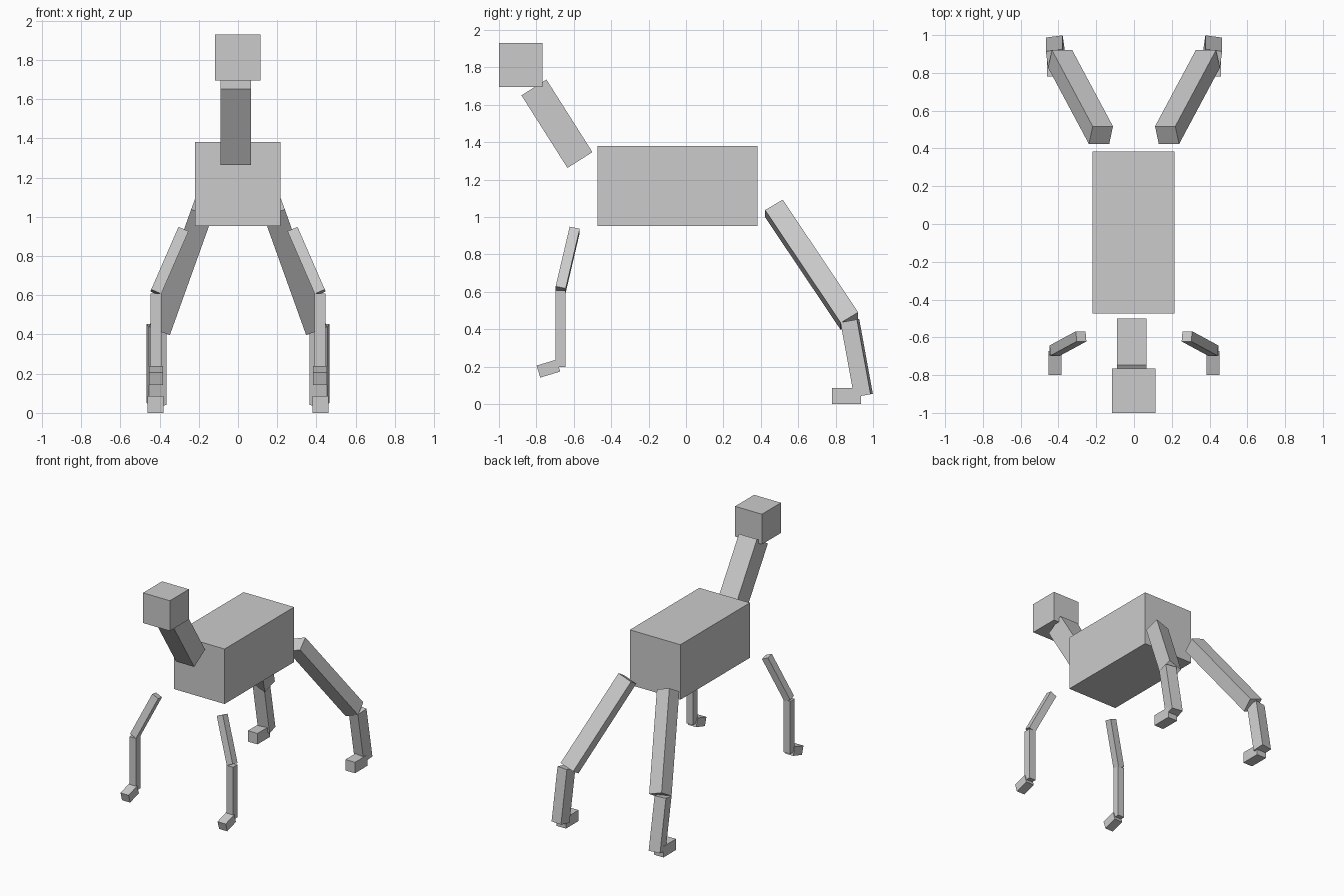
import bpy, bmesh, math
from mathutils import Vector, Matrix

if "Cube" in bpy.data.objects:
    bpy.data.objects.remove(bpy.data.objects["Cube"])

grey = bpy.data.materials.new("plain_grey")
grey.diffuse_color = (0.6, 0.6, 0.6, 1)
grey.use_nodes = True
grey.node_tree.nodes["Principled BSDF"].inputs["Base Color"].default_value = grey.diffuse_color


def limb(name, top, bottom, width, depth, roll=0.0):
    """Box running between two end centres; width axis stays in the xz plane unless rolled."""
    top, bottom = Vector(top), Vector(bottom)
    up = (top - bottom).normalized()
    side = Vector((0, 1, 0)).cross(up).normalized()
    side = Matrix.Rotation(math.radians(roll), 3, up) @ side
    back = up.cross(side)
    frame = Matrix((side, back, up)).transposed().to_4x4()
    size = Matrix.Diagonal((width, depth, (top - bottom).length, 1))
    bm = bmesh.new()
    bmesh.ops.create_cube(bm, size=1, matrix=frame @ size)
    mesh = bpy.data.meshes.new(name)
    bm.to_mesh(mesh)
    bm.free()
    mesh.materials.append(grey)
    obj = bpy.data.objects.new(name, mesh)
    obj.location = (top + bottom) / 2
    bpy.context.collection.objects.link(obj)
    return obj


# Torso, neck and head
limb("body", (-0.002, -0.045, 1.38), (-0.002, -0.045, 0.952), 0.435, 0.855)
limb("neck", (-0.011, -0.813, 1.693), (-0.011, -0.567, 1.305), 0.156, 0.158)
limb("head", (-0.002, -0.883, 1.93), (-0.002, -0.883, 1.695), 0.231, 0.234)

for s, label in ((1, "right"), (-1, "left")):
    # Thin front leg
    limb(f"front_upper_leg_{label}", (s * 0.28, -0.595, 0.932), (s * 0.419, -0.67, 0.613), 0.056, 0.055)
    limb(f"front_lower_leg_{label}", (s * 0.419, -0.671, 0.608), (s * 0.419, -0.671, 0.198), 0.056, 0.055)
    limb(f"front_foot_{label}", (s * 0.418, -0.682, 0.206), (s * 0.418, -0.789, 0.174), 0.07, 0.067)
    # Heavy hind leg
    limb(f"hind_upper_leg_{label}", (s * 0.175, 0.470, 1.046), (s * 0.391, 0.874, 0.444), 0.114, 0.111)
    limb(f"hind_lower_leg_{label}", (s * 0.416, 0.876, 0.446), (s * 0.416, 0.949, 0.046), 0.09, 0.09, -8 * s)
    limb(f"hind_foot_{label}", (s * 0.42, 0.858, 0.085), (s * 0.42, 0.858, 0.0), 0.082, 0.155)
